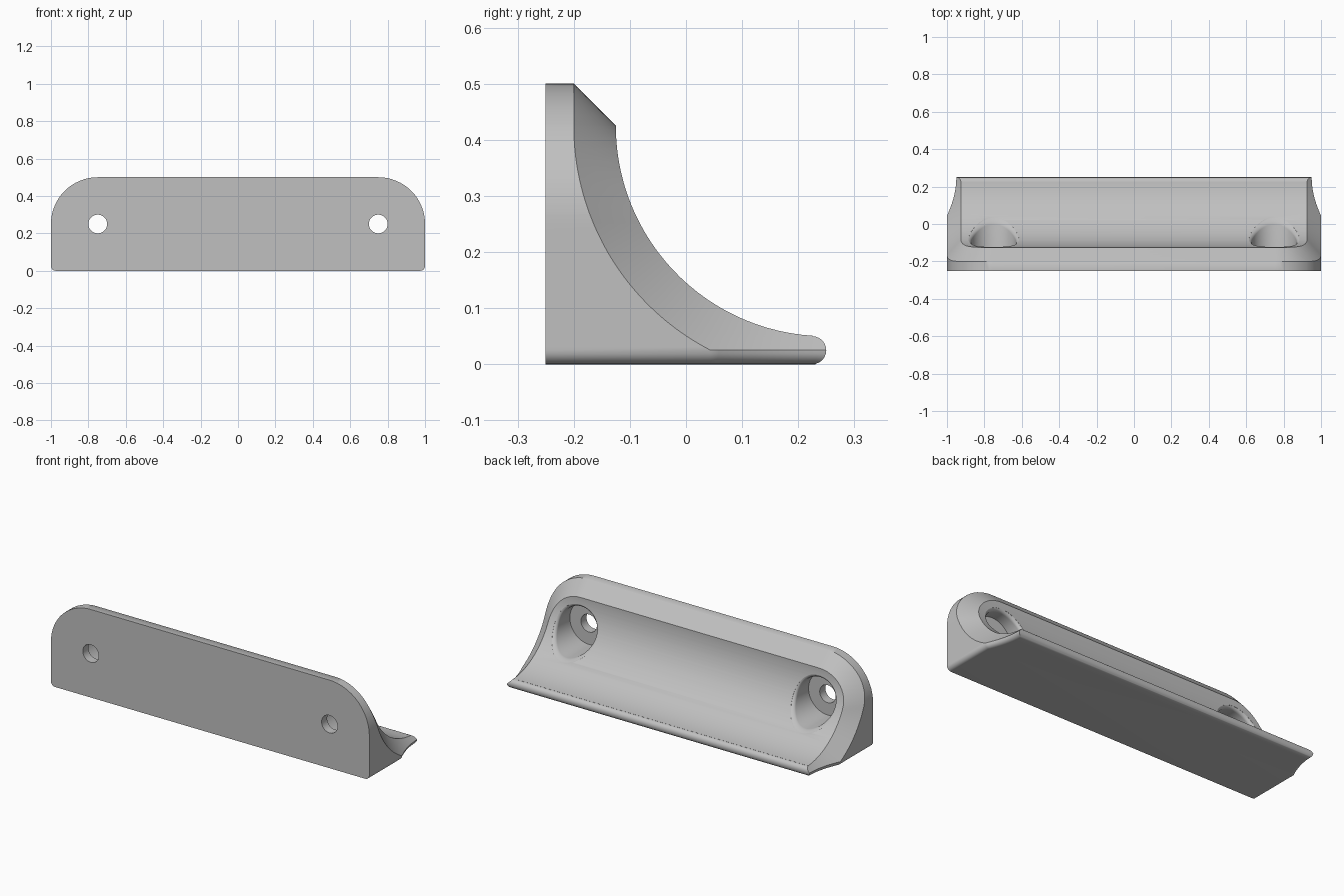
import bpy, bmesh
from math import sin, cos, pi, sqrt, hypot, acos

cube = bpy.data.objects.get("Cube")
if cube:
    bpy.data.objects.remove(cube, do_unlink=True)

CY, CZ = 0.25, 0.425      # axis of the concave sweep
R_IN, R_OUT = 0.375, 0.45  # sweep radius on the inner face and at the end walls
BEVEL = R_OUT - R_IN
LIP = 0.025               # lip and bottom edge radius
CORNER = 0.25             # top corner radius of the plate
HOLE_X, HOLE_Z = 0.75, 0.25

grey = bpy.data.materials.new("light grey")
grey.use_nodes = True
colour = (0.53, 0.53, 0.53, 1)
grey.diffuse_color = colour
bsdf = next(n for n in grey.node_tree.nodes if n.type == "BSDF_PRINCIPLED")
bsdf.inputs["Base Color"].default_value = colour
bsdf.inputs["Roughness"].default_value = 0.6


def depth(s, z):
    """y of the sloped end surface, s inward from the outline."""
    if z >= CZ:
        return CY - R_OUT + s
    return CY - sqrt(max((R_OUT - s) ** 2 - (CZ - z) ** 2, 0))


def half_width(s, z):
    if z <= HOLE_Z:
        return 1 - s
    return 1 - CORNER + sqrt(max((CORNER - s) ** 2 - (z - HOLE_Z) ** 2, 0))


def half_slice(z, steps=12):
    """Right half of a horizontal cross-section, from back to front."""
    s_max = BEVEL
    if z > CZ:
        s_max = 0.5 - z
    elif z < 2 * LIP + 0.0004:
        lip_y = CY - LIP + sqrt(max(LIP ** 2 - (z - LIP) ** 2, 0))
        s_max = min(BEVEL, R_OUT - hypot(CY - lip_y, CZ - z))
    pts = [(half_width(0, z), -0.25)]
    for k in range(steps + 1):
        s = s_max * sin(k / steps * pi / 2)
        pts.append((half_width(s, z), depth(s, z)))
    return pts


def inset(pts, d):
    """Shrink a half slice on its end and lip, keeping the back plane."""
    out = [(pts[0][0] - d, pts[0][1])]
    for a, b, c in zip(pts, pts[1:], pts[2:]):
        tx, ty = c[0] - a[0], c[1] - a[1]
        n = hypot(tx, ty)
        out.append((b[0] - d * ty / n, b[1] + d * tx / n))
    out.append((pts[-1][0] - d, pts[-1][1] - d))
    return out


def loft(bm, rings):
    rows = [[bm.verts.new(p) for p in ring] for ring in rings]
    for low, high in zip(rows, rows[1:]):
        for i in range(len(low)):
            j = (i + 1) % len(low)
            bm.faces.new((low[i], low[j], high[j], high[i]))
    bm.faces.new(rows[0])
    bm.faces.new(rows[-1])


def finish(bm, name):
    bmesh.ops.remove_doubles(bm, verts=bm.verts, dist=1e-5)
    bmesh.ops.recalc_face_normals(bm, faces=bm.faces)
    mesh = bpy.data.meshes.new(name)
    bm.to_mesh(mesh)
    bm.free()
    mesh.materials.append(grey)
    obj = bpy.data.objects.new(name, mesh)
    bpy.context.collection.objects.link(obj)
    return obj


# Slice heights: lip, concave sweep, inner and outer top corners
sweep_end = acos(LIP / R_IN)
heights = {round(LIP + LIP * sin(k / 6 * pi / 2), 4) for k in range(7)}
heights |= {round(CZ - R_IN * sin(k / 28 * sweep_end), 4) for k in range(29)}
for radius in (CORNER, CORNER - BEVEL):
    heights |= {round(HOLE_Z + radius * sin(k / 16 * pi / 2), 4) for k in range(17)}

slices = []
base = half_slice(LIP)
for k in range(6):
    a = k / 6 * pi / 2
    slices.append((LIP - LIP * cos(a), inset(base, LIP - LIP * sin(a))))
slices += [(z, half_slice(z)) for z in sorted(heights)]

# Bracket body
bm = bmesh.new()
loft(bm, [[(x, y, z) for x, y in half] + [(-x, y, z) for x, y in reversed(half)]
          for z, half in slices])
body = finish(bm, "bracket_body")

# Screw hole, recess and rounded rim, one cutter per side
SEG, BORE, FLOOR, RIM = 64, 0.12, -0.2, 0.02


def ring(x0, radius, y=None, lift=0):
    pts = []
    for i in range(SEG):
        a = 2 * pi * i / SEG
        z = HOLE_Z + radius * sin(a)
        pts.append((x0 + radius * cos(a),
                    depth(BEVEL, z) + lift if y is None else y, z))
    return pts


for side, x0 in (("left", HOLE_X), ("right", -HOLE_X)):
    bm = bmesh.new()
    rings = [ring(x0, 0.05, -0.3), ring(x0, 0.05, FLOOR), ring(x0, BORE, FLOOR)]
    for k in range(6):
        t = k / 6 * pi / 2
        rings.append(ring(x0, BORE + RIM * (1 - cos(t)), lift=-RIM * (1 - sin(t))))
    rings.append(ring(x0, BORE + RIM, lift=0.02))
    rings.append(ring(x0, BORE + RIM, 0.4))
    loft(bm, rings)
    cutter = finish(bm, side + "_screw_cutter")
    cutter.hide_render = True
    mod = body.modifiers.new(side + "_screw_hole", "BOOLEAN")
    mod.operation = "DIFFERENCE"
    mod.solver = "EXACT"
    mod.object = cutter
    bpy.context.view_layer.objects.active = body
    bpy.ops.object.modifier_apply(modifier=mod.name)
    bpy.data.objects.remove(cutter, do_unlink=True)

bpy.ops.object.select_all(action="DESELECT")
body.select_set(True)
bpy.context.view_layer.objects.active = body
bpy.ops.object.shade_smooth_by_angle(angle=pi / 6)
